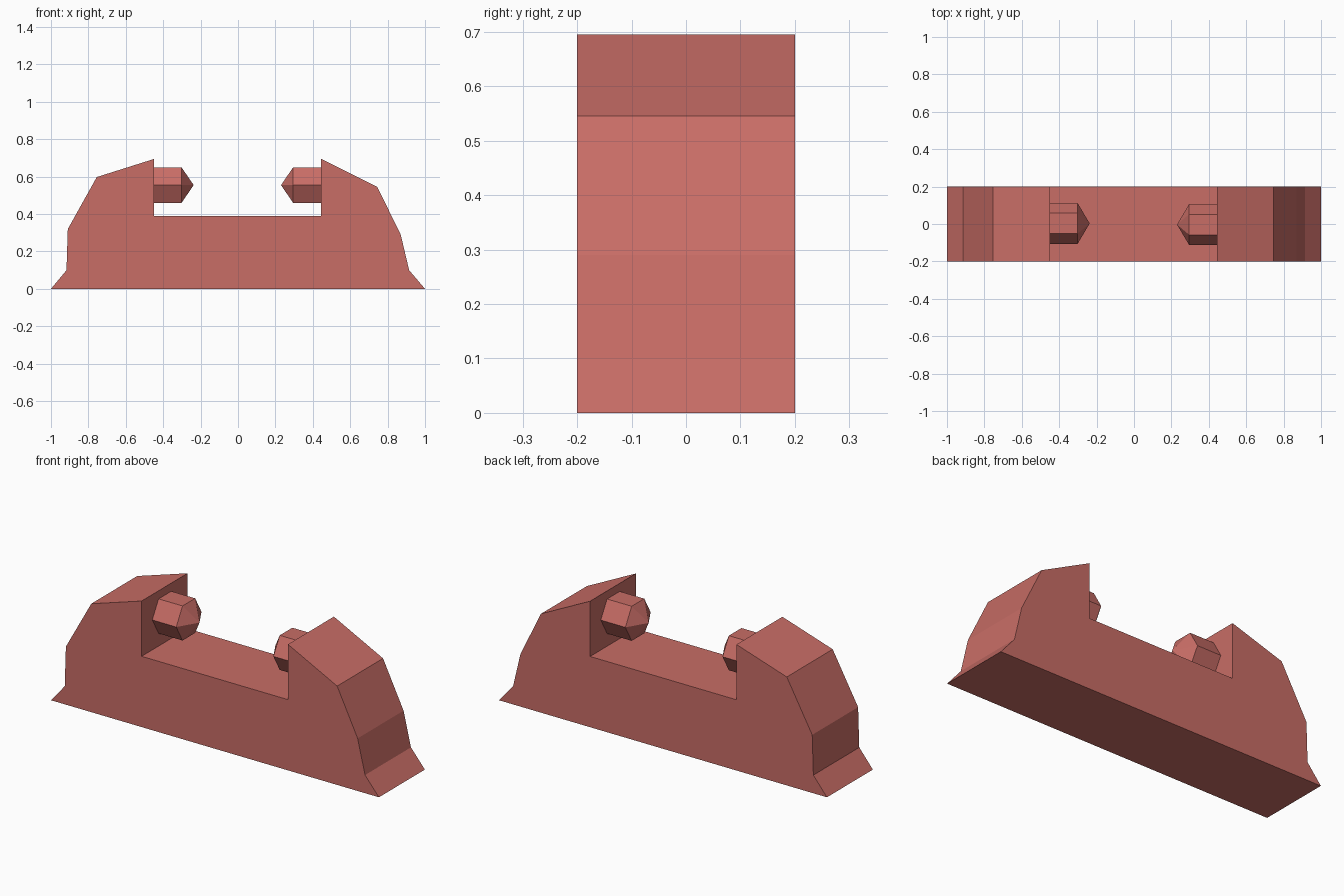
import bpy, bmesh, math

if "Cube" in bpy.data.objects:
    bpy.data.objects.remove(bpy.data.objects["Cube"])

red = bpy.data.materials.new("dusty_red")
red.diffuse_color = (0.58, 0.153, 0.133, 1)
red.use_nodes = True
red.node_tree.nodes["Principled BSDF"].inputs["Base Color"].default_value = red.diffuse_color


def add_object(name, bm):
    bmesh.ops.recalc_face_normals(bm, faces=bm.faces)
    mesh = bpy.data.meshes.new(name)
    bm.to_mesh(mesh)
    bm.free()
    mesh.materials.append(red)
    ob = bpy.data.objects.new(name, mesh)
    bpy.context.collection.objects.link(ob)


# Cradle body: front profile extruded through the depth
profile = [(-1, 0), (1, 0), (0.915, 0.1), (0.87, 0.29), (0.745, 0.545),
           (0.445, 0.695), (0.445, 0.39), (-0.448, 0.39), (-0.448, 0.695),
           (-0.755, 0.598), (-0.91, 0.32), (-0.917, 0.1)]
bm = bmesh.new()
face = bm.faces.new([bm.verts.new((x, -0.2, z)) for x, z in profile])
ext = bmesh.ops.extrude_face_region(bm, geom=[face])
bmesh.ops.translate(bm, vec=(0, 0.4, 0),
                    verts=[g for g in ext["geom"] if isinstance(g, bmesh.types.BMVert)])
add_object("cradle_body", bm)


# Hexagonal pegs with pointed ends, facing inward
def peg(name, wall, shoulder, tip, y):
    bm = bmesh.new()
    rings = []
    for x in (wall, shoulder):
        rings.append([bm.verts.new((x, y + 0.11 * math.cos(i * math.pi / 3),
                                    0.555 + 0.11 * math.sin(i * math.pi / 3)))
                      for i in range(6)])
    apex = bm.verts.new((tip, y, 0.555))
    bm.faces.new(rings[0])
    for i in range(6):
        j = (i + 1) % 6
        bm.faces.new((rings[0][i], rings[0][j], rings[1][j], rings[1][i]))
        bm.faces.new((rings[1][i], rings[1][j], apex))
    add_object(name, bm)


peg("left_peg", -0.46, -0.302, -0.237, 0.003)
peg("right_peg", 0.457, 0.295, 0.23, -0.003)
